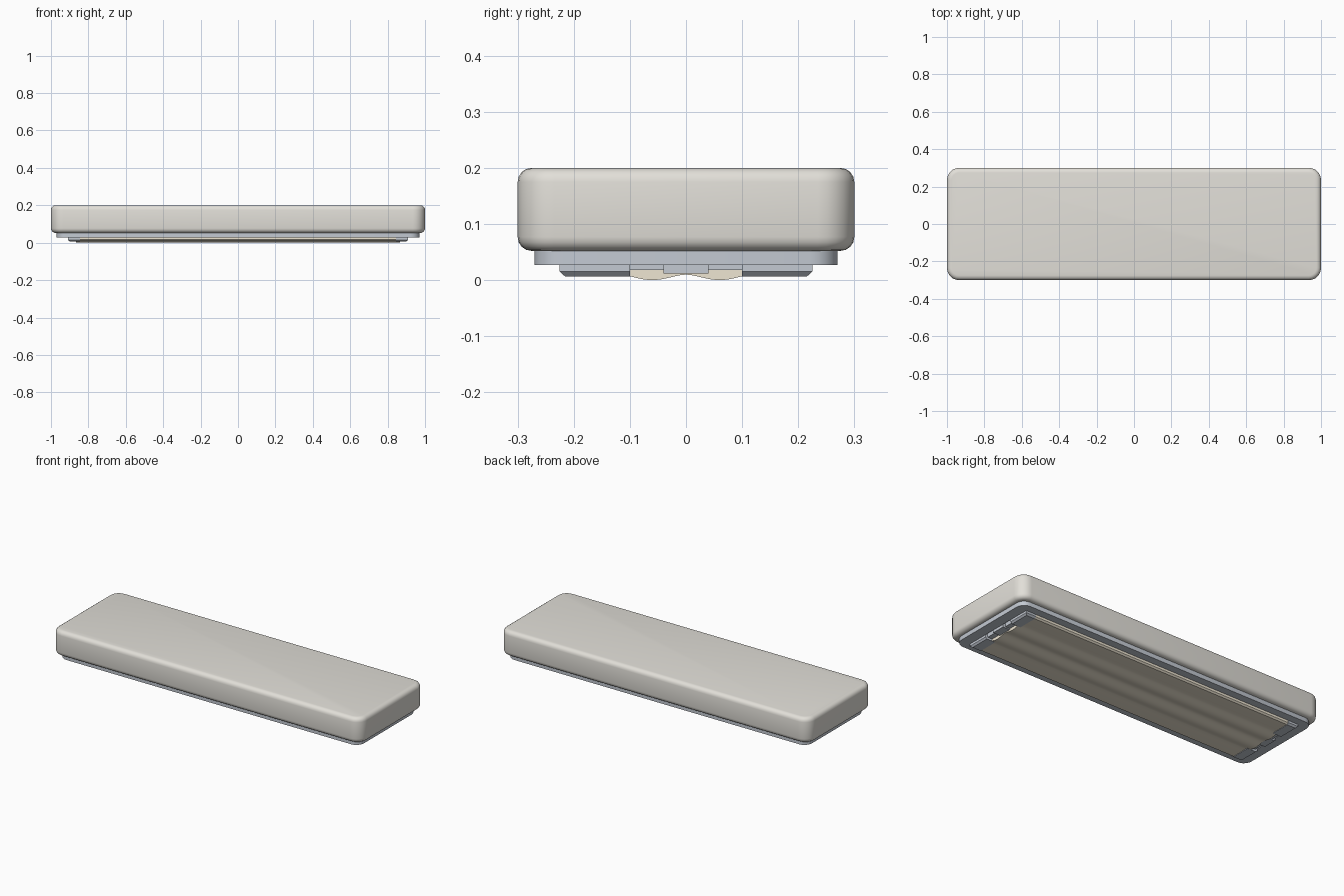
import bpy, bmesh, math

if "Cube" in bpy.data.objects:
    bpy.data.objects.remove(bpy.data.objects["Cube"])


def material(name, rgb):
    m = bpy.data.materials.new(name)
    m.diffuse_color = (*rgb, 1)
    m.use_nodes = True
    m.node_tree.nodes["Principled BSDF"].inputs["Base Color"].default_value = m.diffuse_color
    return m


SHELL = material("warm_grey", (0.76, 0.74, 0.69))
STEEL = material("blue_grey", (0.55, 0.59, 0.65))
LENS = material("cream", (0.86, 0.79, 0.65))


def finish(bm, name, mat, smooth=True):
    bmesh.ops.recalc_face_normals(bm, faces=bm.faces)
    me = bpy.data.meshes.new(name)
    bm.to_mesh(me)
    bm.free()
    me.materials.append(mat)
    ob = bpy.data.objects.new(name, me)
    bpy.context.collection.objects.link(ob)
    if smooth:
        bpy.ops.object.select_all(action='DESELECT')
        ob.select_set(True)
        bpy.context.view_layer.objects.active = ob
        bpy.ops.object.shade_smooth_by_angle(angle=math.radians(35))
    return ob


def rounded_rect(hx, hy, r, seg):
    pts = []
    for k, (sx, sy) in enumerate([(1, 1), (-1, 1), (-1, -1), (1, -1)]):
        for i in range(seg + 1):
            a = math.pi / 2 * (k + i / seg)
            pts.append((sx * (hx - r) + r * math.cos(a), sy * (hy - r) + r * math.sin(a)))
    return pts


def loft(name, rings, seg, mat, closed=False):
    """Skin rounded rectangles (hx, hy, radius, z); closed joins last to first."""
    bm = bmesh.new()
    loops = [[bm.verts.new((x, y, z)) for x, y in rounded_rect(hx, hy, r, seg)]
             for hx, hy, r, z in rings]
    pairs = list(zip(loops, loops[1:]))
    if closed:
        pairs.append((loops[-1], loops[0]))
    else:
        bm.faces.new(loops[0])
        bm.faces.new(loops[-1])
    for a, b in pairs:
        for i in range(len(a)):
            j = (i + 1) % len(a)
            bm.faces.new((a[i], a[j], b[j], b[i]))
    return finish(bm, name, mat)


def extrude(name, profile, x0, x1, mat):
    """Extrude a (y, z) outline along x."""
    bm = bmesh.new()
    a = [bm.verts.new((x0, y, z)) for y, z in profile]
    b = [bm.verts.new((x1, y, z)) for y, z in profile]
    bm.faces.new(a)
    bm.faces.new(b)
    for i in range(len(a)):
        j = (i + 1) % len(a)
        bm.faces.new((a[i], a[j], b[j], b[i]))
    return finish(bm, name, mat)


# Housing with rounded top and bottom edges
E, N = 0.025, 4
steps = []
for z, start in [(0.052 + E, -90), (0.2 - E, 0)]:
    for i in range(N + 1):
        a = math.radians(start + 90 * i / N)
        steps.append((E * (1 - math.cos(a)), z + E * math.sin(a)))
loft("housing", [(1 - d, 0.3 - d, 0.065 - d, z) for d, z in steps], 6, SHELL)

# Lower frame ring
loft("frame", [(0.97, 0.27, 0.05, 0.055), (0.97, 0.27, 0.05, 0.027),
               (0.91, 0.225, 0.005, 0.027), (0.91, 0.225, 0.005, 0.055)], 5, STEEL, True)

# Diffuser with two shallow bulges
outline = [(0.222, 0.045), (0.222, 0.016), (0.213, 0.008), (0.14, 0.008)]
for i in range(1, 24):
    y = 0.13 - 0.26 * i / 24
    outline.append((y, 0.005 - 0.005 * math.cos(2 * math.pi * (abs(y) - 0.06) / 0.13)))
outline += [(-y, z) for y, z in reversed(outline[:4])]
extrude("diffuser", outline, -0.865, 0.865, LENS)

# End bars, corner clips and middle tabs
for s in (-1, 1):
    side = "right" if s > 0 else "left"
    extrude("end_bar_" + side, [(-0.222, 0.05), (0.222, 0.05), (0.222, 0.018), (-0.222, 0.018)],
            s * 0.86, s * 0.895, STEEL)
    extrude("middle_tab_" + side, [(-0.04, 0.04), (0.04, 0.04), (0.04, 0.012), (-0.04, 0.012)],
            s * 0.85, s * 0.909, STEEL)
    for t in (-1, 1):
        bm = bmesh.new()
        rows = []
        for x, z in [(0.845, 0.04), (0.909, 0.04), (0.909, 0.015), (0.9, 0.006), (0.845, 0.006)]:
            outer = 0.215 if z < 0.01 else 0.225
            rows.append([bm.verts.new((s * x, t * y, z)) for y in (0.1, outer)])
        # chamfered outer side needs its inner-end shoulder
        shoulder = bm.verts.new((s * 0.845, t * 0.225, 0.015))
        for i in range(3):
            bm.faces.new((*rows[i], *reversed(rows[i + 1])))
        bm.faces.new((*rows[3], *reversed(rows[4])))
        bm.faces.new([r[0] for r in rows])
        bm.faces.new((rows[0][1], rows[1][1], rows[2][1], shoulder))
        bm.faces.new((shoulder, rows[2][1], rows[3][1], rows[4][1]))
        bm.faces.new((rows[0][0], rows[0][1], shoulder, rows[4][1], rows[4][0]))
        finish(bm, f"corner_clip_{side}_{'back' if t > 0 else 'front'}", STEEL, False)
